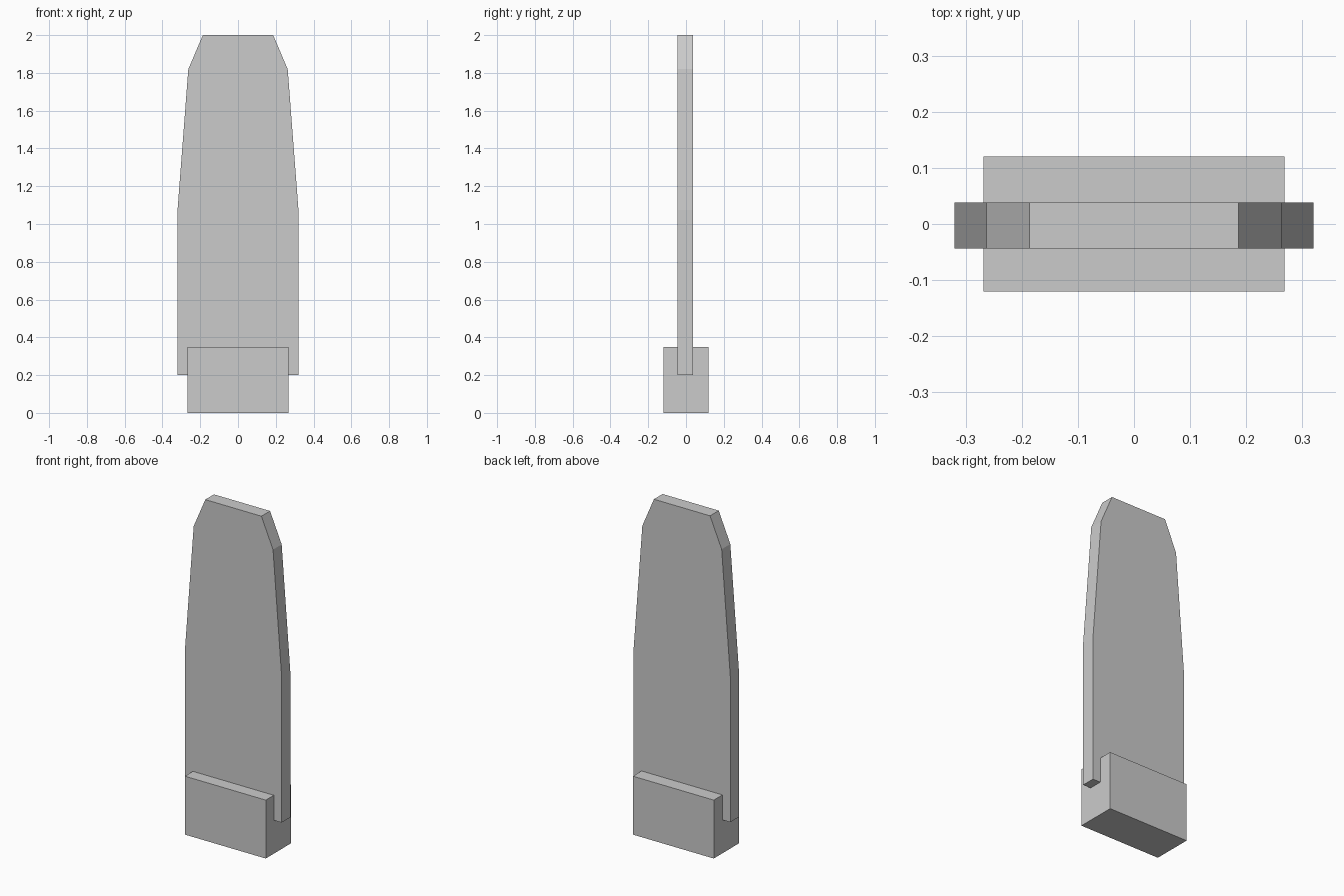
import bpy, bmesh

if "Cube" in bpy.data.objects:
    bpy.data.objects.remove(bpy.data.objects["Cube"])


def extrude_profile(name, half_profile, y_front, y_back):
    """Mirror an (x, z) half profile about x = 0 and extrude it along y."""
    outline = half_profile + [(-x, z) for x, z in reversed(half_profile)]
    bm = bmesh.new()
    face = bm.faces.new([bm.verts.new((x, y_front, z)) for x, z in outline])
    new = bmesh.ops.extrude_face_region(bm, geom=[face])["geom"]
    verts = [v for v in new if isinstance(v, bmesh.types.BMVert)]
    bmesh.ops.translate(bm, verts=verts, vec=(0, y_back - y_front, 0))
    bmesh.ops.recalc_face_normals(bm, faces=bm.faces)
    mesh = bpy.data.meshes.new(name)
    bm.to_mesh(mesh)
    bm.free()
    obj = bpy.data.objects.new(name, mesh)
    bpy.context.collection.objects.link(obj)
    return obj


# Block that holds the panel upright
extrude_profile("base_block", [(0.268, 0), (0.268, 0.35)], -0.12, 0.12)

# Tall tapered panel with clipped top corners, seated in the block
extrude_profile("upright_panel",
                [(0.32, 0.2), (0.32, 1.075), (0.263, 1.82), (0.186, 2.0)],
                -0.044, 0.038)
